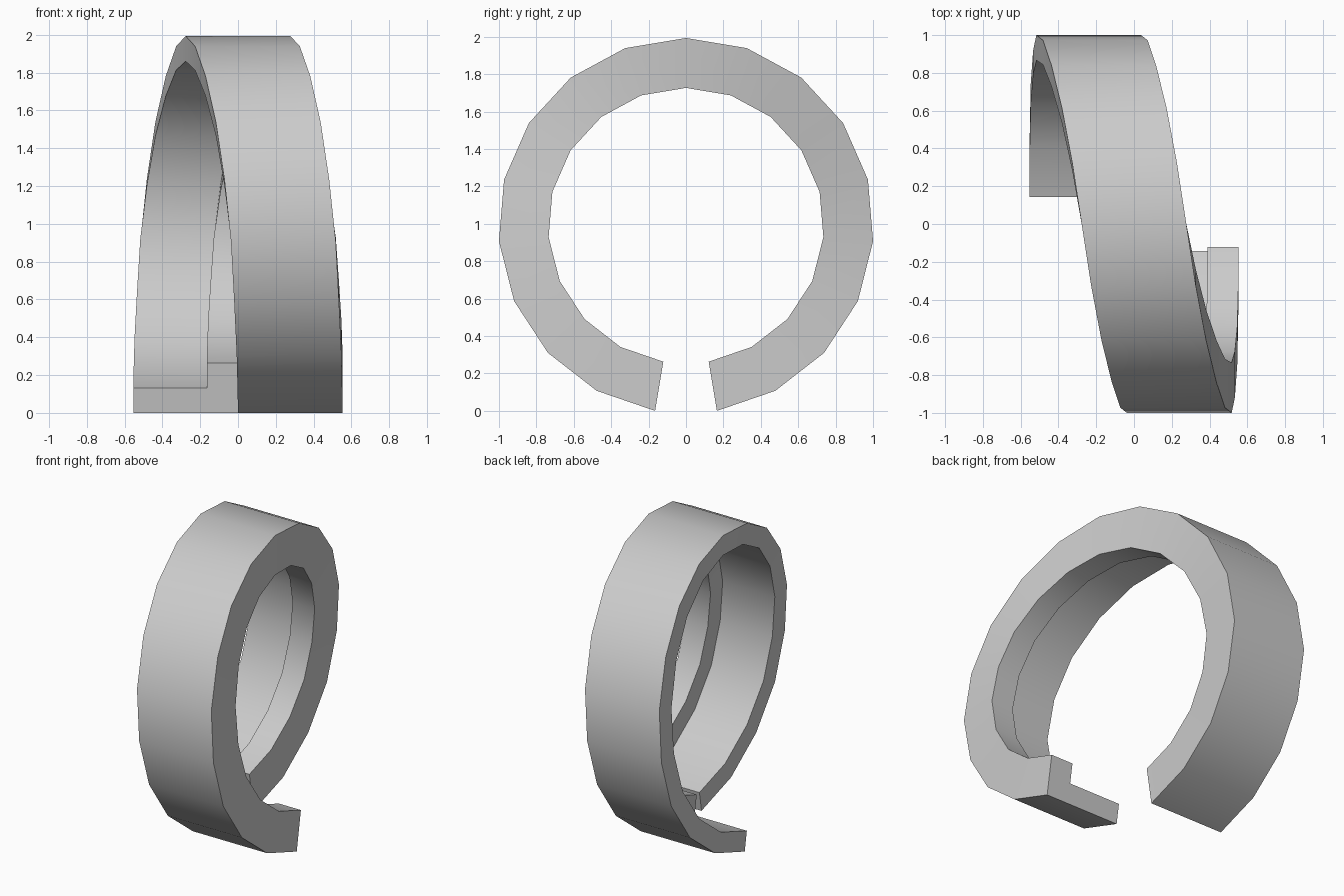
import bpy, bmesh, math

if "Cube" in bpy.data.objects:
    bpy.data.objects.remove(bpy.data.objects["Cube"])

SIDES = 19            # ring divisions, one is left open at the bottom
R, CZ = 1.0035, 0.9898
# Sideways drift of the band from the crown to each end
DRIFT = [0, 0.05, 0.105, 0.16, 0.205, 0.24, 0.257, 0.27, 0.275, 0.277]
# L-shaped cross-section: (x, radius), thin band with a flange on the +x edge
PROFILE = [(-0.277, R), (0.277, R), (0.277, 0.737), (0.112, 0.737),
           (0.112, 0.87), (-0.277, 0.87)]

bm = bmesh.new()
rings = []
for i in range(-9, 10):
    a = math.tau * i / SIDES
    dx = -math.copysign(DRIFT[abs(i)], i)   # +y half drifts to -x
    rings.append([bm.verts.new((x + dx, r * math.sin(a), CZ + r * math.cos(a)))
                  for x, r in PROFILE])

# Skin between neighbouring sections
n = len(PROFILE)
for p, q in zip(rings, rings[1:]):
    for k in range(n):
        j = (k + 1) % n
        bm.faces.new((p[k], p[j], q[j], q[k]))

# End caps, each split into band and flange rectangles
for s in (rings[0], rings[-1]):
    bm.faces.new(s)
bmesh.ops.recalc_face_normals(bm, faces=bm.faces)

mesh = bpy.data.meshes.new("twisted_ring")
bm.to_mesh(mesh)
bm.free()
ring = bpy.data.objects.new("twisted_ring", mesh)
bpy.context.collection.objects.link(ring)

# Smooth round the band, crisp at the edges
bpy.context.view_layer.objects.active = ring
ring.select_set(True)
bpy.ops.object.shade_smooth_by_angle(angle=math.radians(35))
